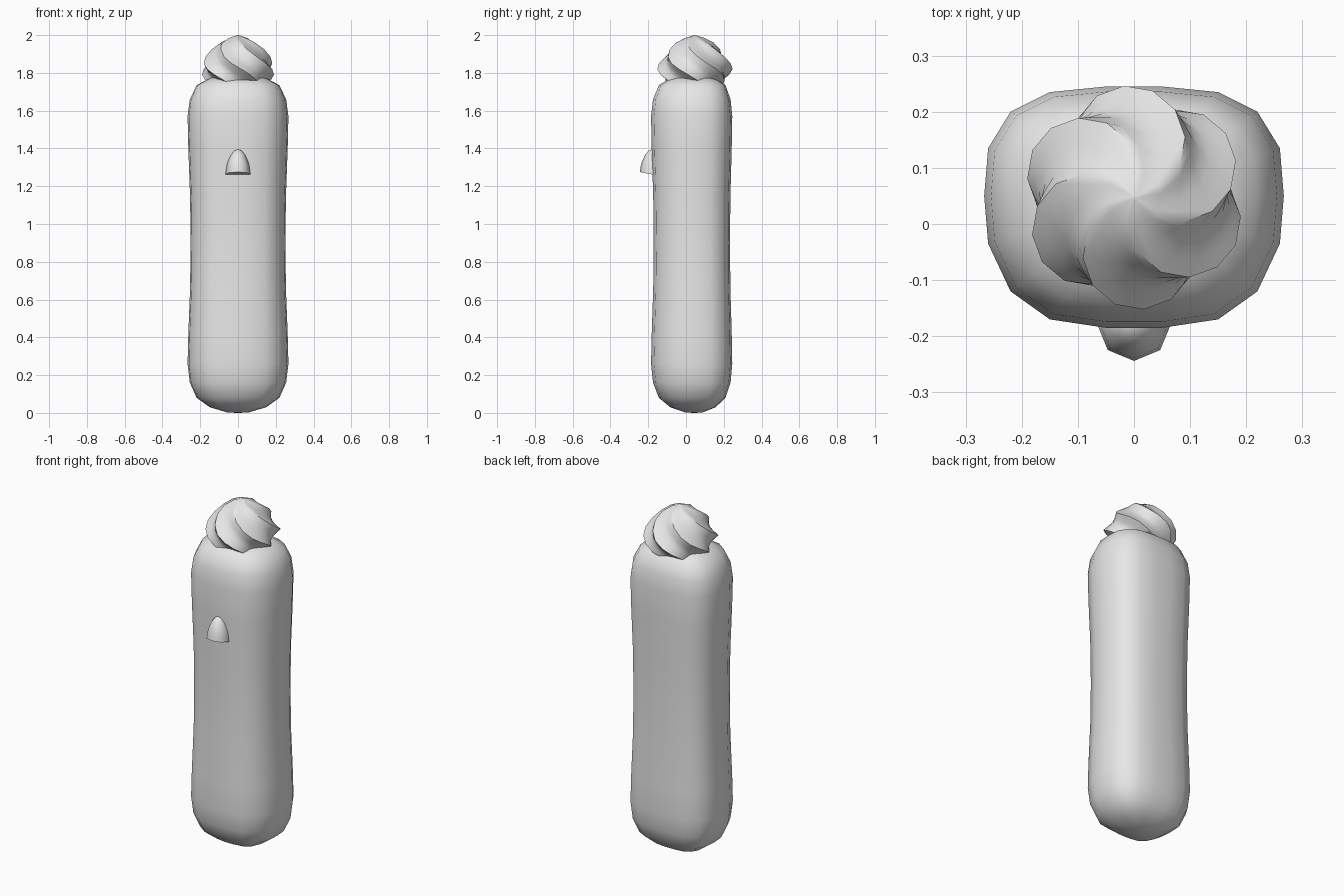
import bpy, math
from math import sin, cos, pi, radians

if "Cube" in bpy.data.objects:
    bpy.data.objects.remove(bpy.data.objects["Cube"])

grey = bpy.data.materials.new("soft grey")
grey.diffuse_color = (0.8, 0.8, 0.8, 1)
grey.use_nodes = True
grey.node_tree.nodes["Principled BSDF"].inputs["Base Color"].default_value = grey.diffuse_color


def skin(name, rings, sharp_angle):
    """Join equal-sized rings (bottom to top, counter-clockwise) and cap the ends."""
    n = len(rings[0])
    verts = [p for ring in rings for p in ring]
    faces = [(k * n + i, k * n + (i + 1) % n, (k + 1) * n + (i + 1) % n, (k + 1) * n + i)
             for k in range(len(rings) - 1) for i in range(n)]
    faces.append(tuple(reversed(range(n))))
    faces.append(tuple(range(len(verts) - n, len(verts))))
    mesh = bpy.data.meshes.new(name)
    mesh.from_pydata(verts, [], faces)
    mesh.materials.append(grey)
    obj = bpy.data.objects.new(name, mesh)
    bpy.context.collection.objects.link(obj)
    bpy.context.view_layer.objects.active = obj
    obj.select_set(True)
    bpy.ops.object.shade_smooth_by_angle(angle=radians(sharp_angle))
    obj.select_set(False)
    return obj


# Body: rounded-box outline scaled along a slightly waisted pill profile
CY = 0.045
right = [(0.05, -0.185), (0.15, -0.17), (0.22, -0.12), (0.26, -0.035), (0.267, 0.05),
         (0.26, 0.135), (0.22, 0.2), (0.15, 0.235), (0.05, 0.245)]
outline = right + [(-x, y) for x, y in reversed(right)]
profile = [(0.03, 0), (0.22, 0.003), (0.56, 0.03), (0.82, 0.08), (0.955, 0.16), (1, 0.26),
           (0.985, 0.42), (0.95, 0.66), (0.94, 0.9), (0.95, 1.14), (0.985, 1.4),
           (1, 1.57), (0.955, 1.66), (0.82, 1.735), (0.56, 1.772), (0.22, 1.78), (0.03, 1.78)]
skin("body", [[(x * s, CY + (y - CY) * s, z) for x, y in outline] for s, z in profile], 60)

# Swirl topping: six-ridged star section, twisting as it widens downwards
RIDGES, STEPS, R = 6, 6, 0.2
levels = [(38, 1.745), (30, 1.76), (15, 1.79), (0, 1.82), (-15, 1.85), (-30, 1.885),
          (-45, 1.925), (-60, 1.96), (-75, 1.985), (-89, 2.0)]
rings = []
for t, z in levels:
    r = R * cos(radians(t))
    ring = []
    for i in range(RIDGES * STEPS):
        a = radians(95 + t) + 2 * pi * i / (RIDGES * STEPS)
        rr = r * (1 - 0.17 * sin(pi * (i % STEPS) / STEPS))
        ring.append((rr * cos(a), 0.047 + rr * sin(a), z))
    rings.append(ring)
skin("swirl_topping", rings, 38)

# Nose: small dome on the front with a slanted flat underside
NY = -0.178
rings = []
for r, z, slant in [(0.066, 1.262, 0.2), (0.061, 1.305, 0.1), (0.052, 1.337, 0),
                    (0.038, 1.367, 0), (0.02, 1.388, 0), (0.002, 1.395, 0)]:
    rings.append([(r * cos(i * pi / 4), NY + r * sin(i * pi / 4), z - slant * r * sin(i * pi / 4))
                  for i in range(8)])
skin("nose", rings, 60)
